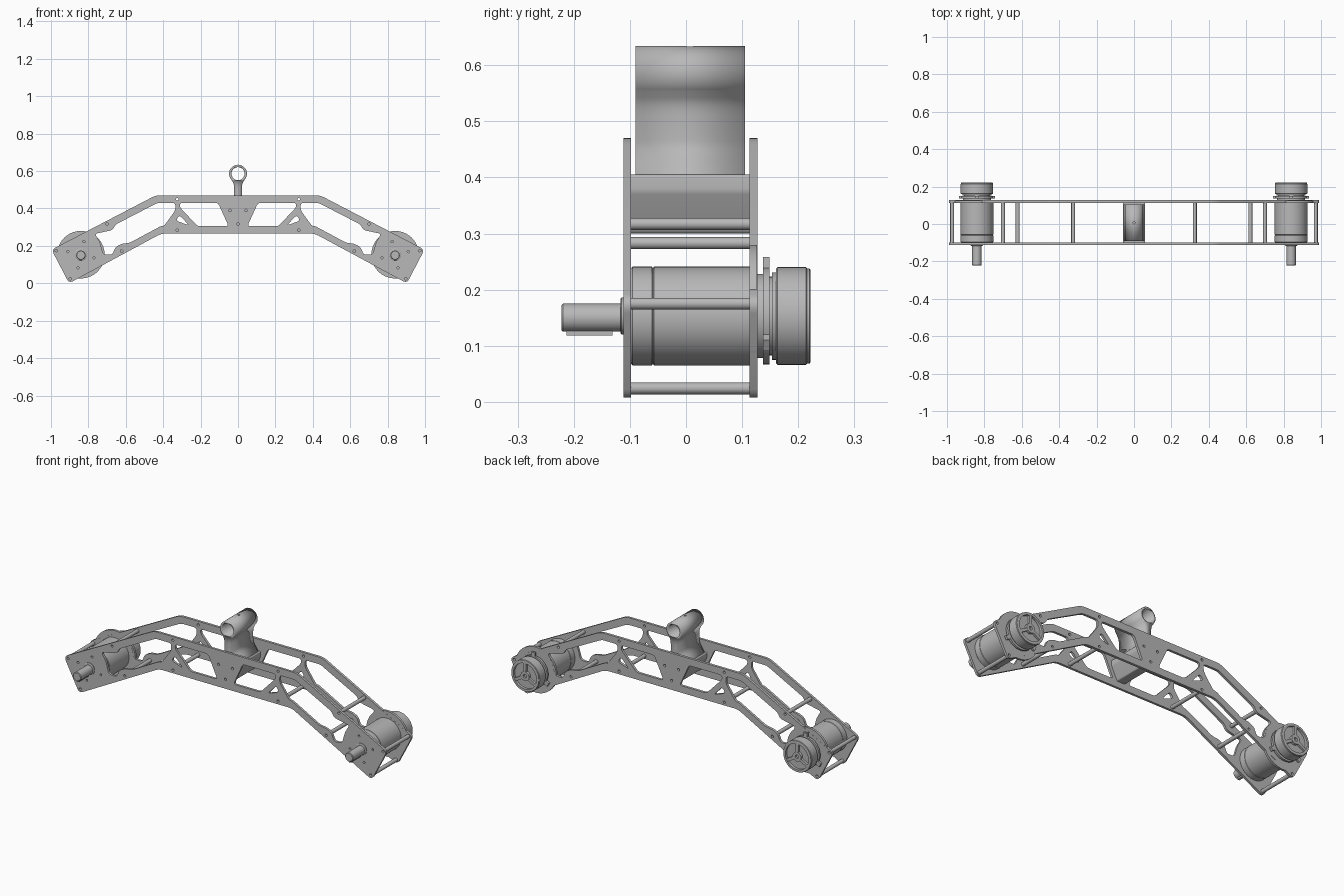
import bpy, bmesh, math
from mathutils import Vector, Matrix

cube = bpy.data.objects.get("Cube")
if cube:
    bpy.data.objects.remove(cube, do_unlink=True)

metal = bpy.data.materials.new("brushed grey metal")
metal.use_nodes = True
GREY = (0.48, 0.48, 0.48, 1)
metal.diffuse_color = GREY
metal.node_tree.nodes["Principled BSDF"].inputs["Base Color"].default_value = GREY


def finish(obj):
    obj.data.materials.clear()
    obj.data.materials.append(metal)
    bpy.ops.object.select_all(action='DESELECT')
    obj.select_set(True)
    bpy.context.view_layer.objects.active = obj
    bpy.ops.object.shade_smooth_by_angle(angle=math.radians(32))
    return obj


def rounded(points, radius):
    """Soften every corner of a closed polygon."""
    pts = [Vector(p) for p in points]
    out = []
    for i, p in enumerate(pts):
        a, b = pts[i - 1] - p, pts[(i + 1) % len(pts)] - p
        s = p + a.normalized() * min(radius, a.length * 0.45)
        e = p + b.normalized() * min(radius, b.length * 0.45)
        for k in range(6):
            t = k / 5
            out.append(s * (1 - t) ** 2 + p * 2 * t * (1 - t) + e * t * t)
    return out


def arc(cx, cz, r, start=0, end=360, n=32):
    full = abs(end - start) == 360
    steps = n if full else n - 1
    return [(cx + r * math.cos(math.radians(start + (end - start) * k / steps)),
             cz + r * math.sin(math.radians(start + (end - start) * k / steps)))
            for k in range(n)]


def sheet(name, loops, y0, y1):
    """Extrude x-z outlines (first outer, rest holes) from y0 to y1."""
    cu = bpy.data.curves.new(name, 'CURVE')
    cu.dimensions = '2D'
    cu.fill_mode = 'BOTH'
    cu.extrude = (y1 - y0) / 2
    for loop in loops:
        sp = cu.splines.new('POLY')
        sp.points.add(len(loop) - 1)
        for q, p in zip(sp.points, loop):
            q.co = (p[0], p[1], 0, 1)
        sp.use_cyclic_u = True
    obj = bpy.data.objects.new(name, cu)
    bpy.context.collection.objects.link(obj)
    obj.rotation_euler.x = math.pi / 2
    obj.location.y = (y0 + y1) / 2
    bpy.ops.object.select_all(action='DESELECT')
    obj.select_set(True)
    bpy.context.view_layer.objects.active = obj
    bpy.ops.object.convert(target='MESH')
    return finish(bpy.context.view_layer.objects.active)


def lathe(name, profile, x, z, n=48):
    """Spin a (radius, y) profile round a y-directed axis at x, z."""
    bm = bmesh.new()
    rings = [[bm.verts.new((x + r * math.cos(math.tau * k / n), y,
                            z + r * math.sin(math.tau * k / n))) for k in range(n)]
             for r, y in profile]
    for a, b in zip(rings, rings[1:]):
        for k in range(n):
            j = (k + 1) % n
            bm.faces.new((a[k], a[j], b[j], b[k]))
    bm.faces.new(rings[0])
    bm.faces.new(rings[-1])
    bmesh.ops.recalc_face_normals(bm, faces=bm.faces)
    me = bpy.data.meshes.new(name)
    bm.to_mesh(me)
    bm.free()
    obj = bpy.data.objects.new(name, me)
    bpy.context.collection.objects.link(obj)
    return finish(obj)


def rod(name, x, z, r, y0, y1, n=20):
    return lathe(name, [(r, y0), (r, y1)], x, z, n)


def flip(points):
    return [(-x, z) for x, z in points]


# Key positions
MX, MZ = 0.84, 0.153
FRONT, BACK = (-0.111, -0.098), (0.113, 0.127)
SPACERS = [(0.325, 0.283), (0.622, 0.172), (0.70, 0.317), (0.972, 0.175), (0.897, 0.024)]

# Side plate outline and lightening windows, right half
half = [(0.44, 0.47), (0.997, 0.18), (0.903, 0.0), (0.41, 0.266)]
outline = rounded(half + flip(half)[::-1], 0.025)
middle_window = [(0.107, 0.43), (0.31, 0.43), (0.31, 0.405), (0.215, 0.305), (0.05, 0.305)]
gusset_window = [(0.313, 0.365), (0.262, 0.31), (0.332, 0.335)]
arm_window = [(0.335, 0.43), (0.43, 0.43), (0.655, 0.314), (0.67, 0.285), (0.71, 0.276),
              (0.765, 0.265), (0.738, 0.22), (0.72, 0.155), (0.672, 0.152), (0.655, 0.195),
              (0.62, 0.212), (0.58, 0.216), (0.41, 0.307), (0.395, 0.307), (0.335, 0.39)]
bolt_holes = [arc(x, z, 0.007, n=12) for x, z in SPACERS + [(0.325, 0.45), (0.043, 0.39)]]
bolt_holes += [arc(MX + 0.072 * math.cos(a), MZ + 0.072 * math.sin(a), 0.006, n=12)
               for a in [math.radians(13 + 90 * k) for k in range(4)]]
cuts = [rounded(w, 0.016) for w in (middle_window, gusset_window, arm_window)] + bolt_holes
holes = cuts + [flip(c) for c in cuts] + [arc(0, 0.318, 0.007, n=12)]
sheet("front_side_plate", [outline] + holes, *FRONT)
sheet("back_side_plate", [outline] + holes, *BACK)

# Hanger: ring, neck and flared foot in one section
left = [(-0.055, 0.40), (-0.05, 0.412), (-0.022, 0.45), (-0.02, 0.48), (-0.021, 0.53)]
section = left + arc(0, 0.586, 0.048, 222, -42, 30) + flip(left)[::-1]
hanger = sheet("hanger_bracket", [rounded(section, 0.02), arc(0, 0.586, 0.035)], -0.09, 0.105)
wedge = [(-0.06, 0.405), (0.06, 0.405), (0.06, 0.375), (0.025, 0.30), (-0.025, 0.30), (-0.06, 0.375)]
sheet("hanger_wedge_block", [rounded(wedge, 0.006)], FRONT[1], BACK[0])

# Small oil hole through the ring crown
bpy.ops.mesh.primitive_cylinder_add(vertices=16, radius=0.006, depth=0.06, location=(0, 0.007, 0.63))
cutter = bpy.context.object
cutter.name = "oil_hole_cutter"
cutter.hide_render = True
cutter.hide_set(True)
mod = hanger.modifiers.new("oil_hole", 'BOOLEAN')
mod.object = cutter
mod.solver = 'EXACT'

for side, s in (("left", 1), ("right", -1)):
    x = s * MX
    # Spacer rods between the plates
    for i, (sx, sz) in enumerate(SPACERS):
        rod(f"{side}_spacer_rod_{i + 1}", s * sx, sz, 0.0105, FRONT[1], BACK[0])

    # Round motor flange on the back plate
    rod(f"{side}_motor_flange", x, MZ, 0.127, BACK[0] + 0.0006, BACK[1] - 0.0006, 64)

    # Motor body with a shallow seam, and front boss
    lathe(f"{side}_motor_body", [(0.085, -0.098), (0.088, -0.095), (0.088, -0.061), (0.0865, -0.06),
                                 (0.0865, -0.058), (0.088, -0.057), (0.088, 0.114)], x, MZ, 64)
    lathe(f"{side}_shaft_boss", [(0.033, -0.10), (0.033, -0.115), (0.03, -0.117)], x, MZ, 32)

    # Output shaft with key
    lathe(f"{side}_output_shaft", [(0.025, -0.11), (0.025, -0.219), (0.022, -0.222)], x, MZ - 0.003, 32)
    bpy.ops.mesh.primitive_cube_add(size=1, location=(x, -0.172, MZ - 0.026))
    key = bpy.context.object
    key.name = f"{side}_shaft_key"
    key.scale = (0.014, 0.082, 0.018)
    finish(key)

    # Rear neck, stepped adapter rings and dished end cap
    lathe(f"{side}_rear_neck", [(0.075, 0.12), (0.075, 0.137), (0.086, 0.137), (0.086, 0.149),
                                (0.07, 0.149), (0.07, 0.153), (0.078, 0.153), (0.078, 0.163)], x, MZ)
    lathe(f"{side}_end_cap", [(0.084, 0.160), (0.087, 0.163), (0.087, 0.214), (0.085, 0.216),
                              (0.085, 0.220), (0.082, 0.222), (0.071, 0.222), (0.071, 0.208),
                              (0.026, 0.208), (0.026, 0.222), (0.010, 0.222), (0.010, 0.212)], x, MZ, 64)

    # Three cap spokes and three adapter lugs
    for k in range(3):
        a = math.radians(90 + 120 * k)
        for part, r, size in (("cap_spoke", 0.048, (0.052, 0.012, 0.016)),
                              ("adapter_lug", 0.088, (0.034, 0.012, 0.022))):
            y = 0.215 if part == "cap_spoke" else 0.143
            bpy.ops.mesh.primitive_cube_add(size=1)
            box = bpy.context.object
            box.name = f"{side}_{part}_{k + 1}"
            box.matrix_world = (Matrix.Translation((x + r * math.cos(a), y, MZ + r * math.sin(a)))
                                @ Matrix.Rotation(-a, 4, 'Y') @ Matrix.Diagonal((*size, 1)))
            finish(box)
